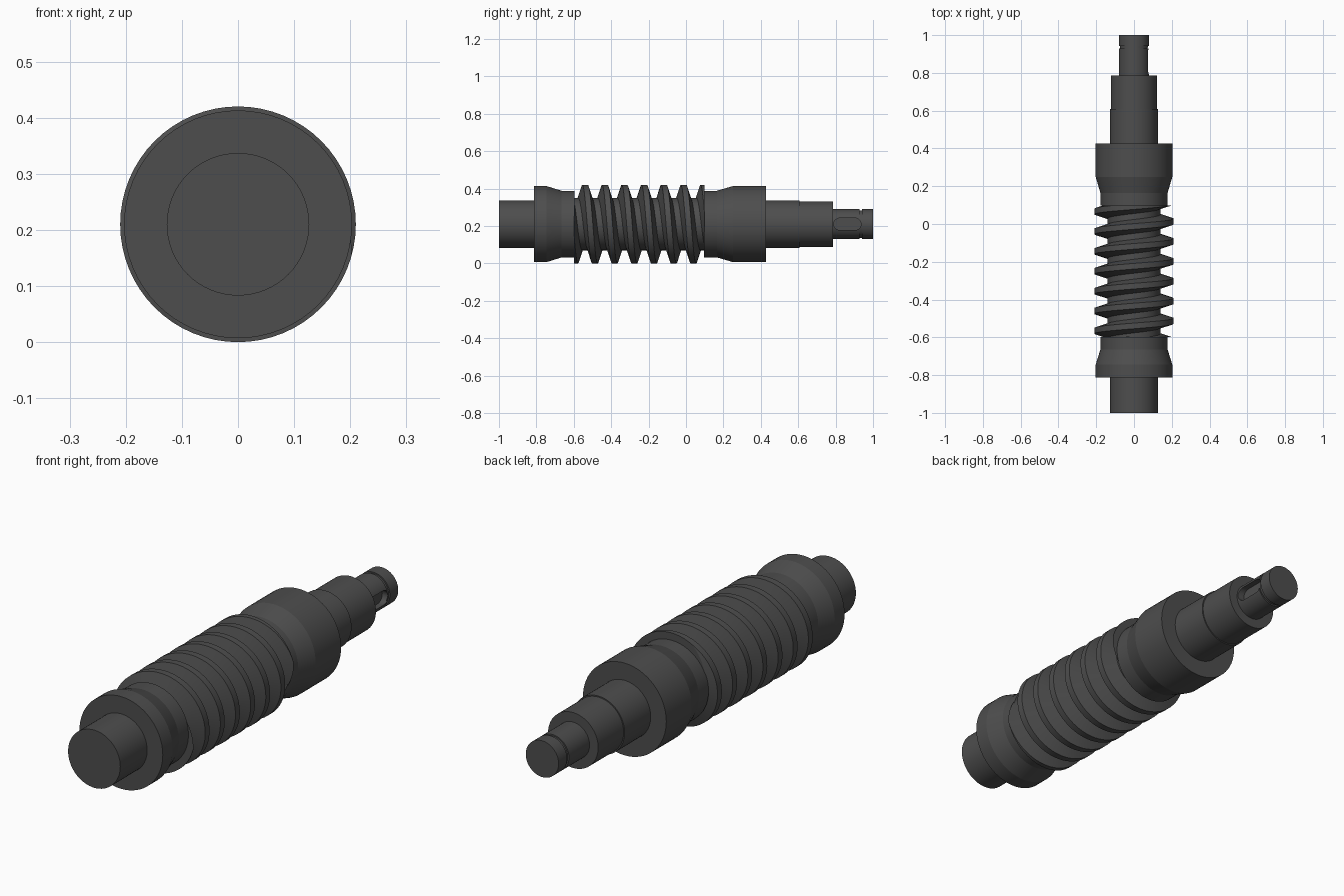
import bpy, bmesh, math
from mathutils import Vector

if "Cube" in bpy.data.objects:
    bpy.data.objects.remove(bpy.data.objects["Cube"])

CZ = 0.21            # axis height
SEG = 64             # sides round the shaft
PITCH, TOP_CREST = 0.1053, -0.013
Y0, Y1 = -0.597, 0.097   # threaded length

mat = bpy.data.materials.new("dark_steel")
mat.diffuse_color = (0.075, 0.075, 0.075, 1)
mat.use_nodes = True
mat.node_tree.nodes["Principled BSDF"].inputs["Base Color"].default_value = mat.diffuse_color


def finish(bm, name):
    bmesh.ops.recalc_face_normals(bm, faces=bm.faces)
    me = bpy.data.meshes.new(name)
    bm.to_mesh(me)
    bm.free()
    me.materials.append(mat)
    ob = bpy.data.objects.new(name, me)
    bpy.context.collection.objects.link(ob)
    return ob


def around(r, y, a):
    return Vector((r * math.sin(a), y, CZ + r * math.cos(a)))


def lathe(name, profile):
    bm = bmesh.new()
    rings = [[bm.verts.new(around(r, y, 2 * math.pi * i / SEG)) for i in range(SEG)]
             for y, r in profile]
    for a, b in zip(rings, rings[1:]):
        for i in range(SEG):
            j = (i + 1) % SEG
            bm.faces.new((a[i], a[j], b[j], b[i]))
    bm.faces.new(rings[0])
    bm.faces.new(rings[-1])
    return finish(bm, name)


def worm(name):
    # tooth section swept along a right-handed helix, then trimmed square
    bm = bmesh.new()
    section = [(-PITCH / 2, 0.14), (-0.037, 0.14), (-0.015, 0.21),
               (0.015, 0.21), (0.037, 0.14), (PITCH / 2, 0.14)]
    rows = []
    for i in range(-8 * SEG, 3 * SEG + 1):
        y, a = TOP_CREST + PITCH * i / SEG, 2 * math.pi * i / SEG
        rows.append([bm.verts.new(around(r, y + d, a)) for d, r in section])
    for a, b in zip(rows, rows[1:]):
        for k in range(len(section) - 1):
            bm.faces.new((a[k], a[k + 1], b[k + 1], b[k]))
    bmesh.ops.remove_doubles(bm, verts=bm.verts, dist=1e-4)
    for y, n in ((Y0 - 0.002, -1), (Y1 + 0.002, 1)):
        bmesh.ops.bisect_plane(bm, geom=bm.verts[:] + bm.edges[:] + bm.faces[:], dist=1e-6,
                               plane_co=(0, y, 0), plane_no=(0, n, 0), clear_outer=True)
    bmesh.ops.holes_fill(bm, edges=[e for e in bm.edges if e.is_boundary], sides=0)
    return finish(bm, name)


def key_cutter(name, ya, yb, hw, x0, x1):
    # round-ended slot outline, extruded along x
    bm = bmesh.new()
    pts = []
    for yc, start in ((yb - hw, -90), (ya + hw, 90)):
        for i in range(17):
            t = math.radians(start + 180 * i / 16)
            pts.append(bm.verts.new((x0, yc + hw * math.cos(t), CZ + hw * math.sin(t))))
    f = bm.faces.new(pts)
    ext = bmesh.ops.extrude_face_region(bm, geom=[f])["geom"]
    bmesh.ops.translate(bm, vec=(x1 - x0, 0, 0),
                        verts=[v for v in ext if isinstance(v, bmesh.types.BMVert)])
    return finish(bm, name)


# stepped shaft with collars, journals and ring groove
shaft = lathe("worm_shaft", [
    (-1, 0.127), (-0.813, 0.127), (-0.813, 0.203), (-0.745, 0.203), (-0.665, 0.178),
    (Y0, 0.178), (Y0, 0.135), (Y1, 0.135), (Y1, 0.178), (0.165, 0.178), (0.25, 0.203),
    (0.427, 0.203), (0.427, 0.127), (0.608, 0.127), (0.608, 0.122), (0.785, 0.122),
    (0.785, 0.08), (0.928, 0.08), (0.928, 0.074), (0.942, 0.074), (0.942, 0.08), (1, 0.08)])

# fuse the thread and cut the keyway on the +x side
thread = worm("worm_thread")
keyway = key_cutter("keyway_cutter", 0.79, 0.936, 0.032, 0.047, 0.12)
for tool, op in ((thread, 'UNION'), (keyway, 'DIFFERENCE')):
    m = shaft.modifiers.new(tool.name, 'BOOLEAN')
    m.object, m.operation, m.solver = tool, op, 'EXACT'
bpy.ops.object.select_all(action='DESELECT')
shaft.select_set(True)
bpy.context.view_layer.objects.active = shaft
for m in list(shaft.modifiers):
    bpy.ops.object.modifier_apply(modifier=m.name)
for tool in (thread, keyway):
    bpy.data.objects.remove(tool)
bpy.ops.object.shade_smooth_by_angle(angle=math.radians(15))
